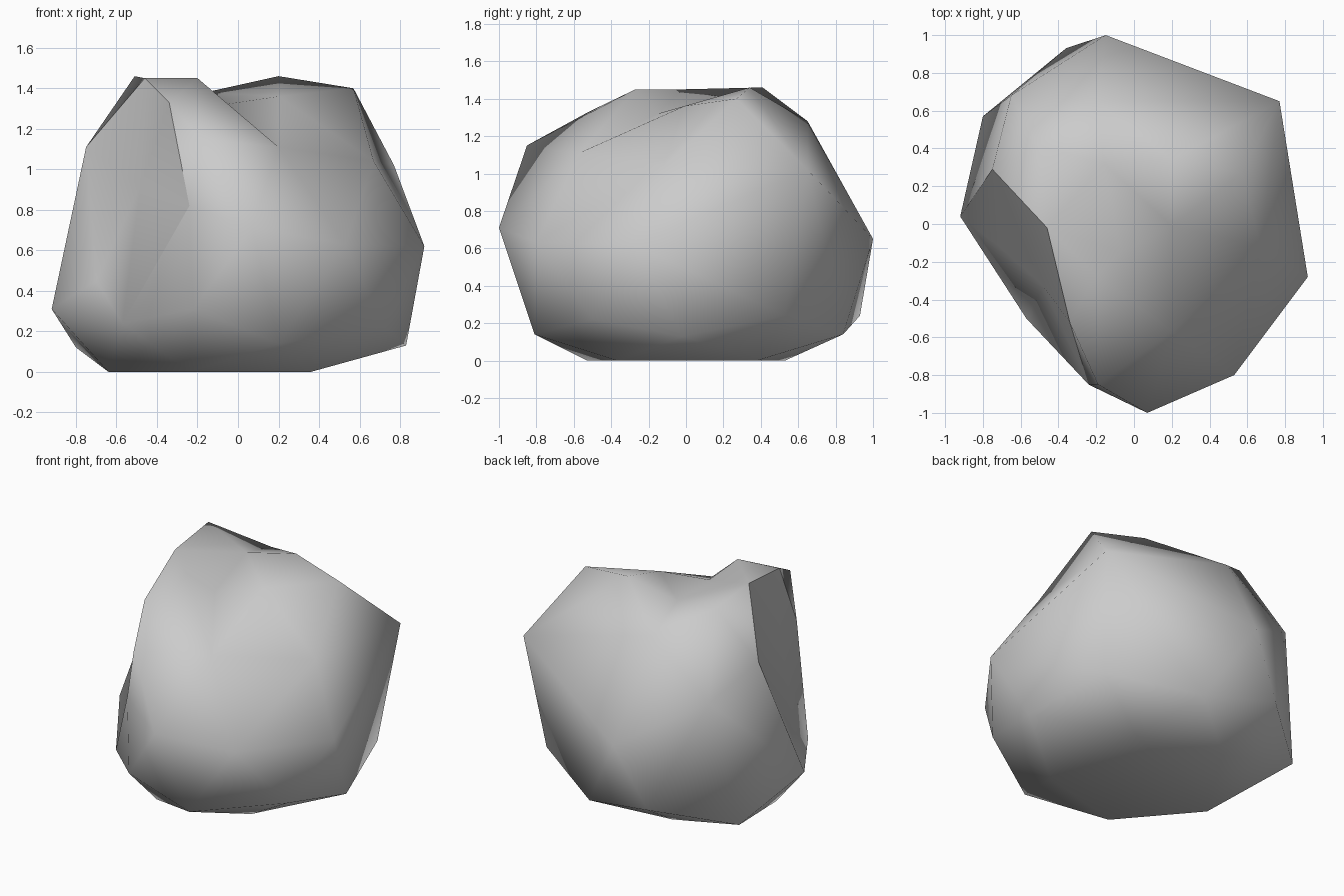
import bpy
import bmesh
from mathutils import Vector

default_cube = bpy.data.objects.get("Cube")
if default_cube:
    bpy.data.objects.remove(default_cube, do_unlink=True)


def make_material(name, color):
    material = bpy.data.materials.new(name)
    material.use_nodes = True
    material.diffuse_color = color
    shader = next(node for node in material.node_tree.nodes
                  if node.type == "BSDF_PRINCIPLED")
    shader.inputs["Base Color"].default_value = color
    shader.inputs["Roughness"].default_value = 0.9
    return material


# Body corners in hundredths of a unit, grouped by level
flat_base = [(36, -37, 0), (-24, -53, 0), (-64, -6, 0), (-27, 53, 0), (30, 38, 0)]
lower_rim = [(83, -2, 13), (20, -81, 14), (72, -50, 22), (68, 53, 24),
             (14, 84, 14), (-36, 93, 24), (-80, 57, 12), (-22, -86, 31)]
waist = [(7, -100, 71), (53, -80, 63), (92, -28, 62),
         (77, 65, 102), (-15, 100, 65), (-65, 68, 95)]
shoulder = [(67, -12, 104), (-20, 65, 128)]

# Named corners around the sheared face and the notch in the crown
landmarks = {
    "cut_foot": (-57, -50, 24), "cut_front": (-24, -85, 82),
    "cut_brow": (-34, -52, 133), "cut_top": (-46, -2, 145),
    "cut_back": (-75, 29, 111), "cut_heel": (-92, 4, 31),
    "hollow_high": (-48, -33, 92), "hollow_low": (-70, -13, 45),
    "peak": (-20, -27, 145), "nose": (-19, -85, 115),
    "notch_mouth": (20, -57, 111), "notch_floor": (-7, -15, 132),
    "notch_side": (20, -1, 136), "saddle": (-16, 32, 138),
    "left_crown": (57, 27, 140), "back_crown": (20, 34, 146),
    "right_crown": (-51, 41, 146),
}
cut_rim = ["cut_foot", "cut_front", "cut_brow", "cut_top", "cut_back", "cut_heel"]
ridges = [("cut_heel", "cut_foot"), ("hollow_high", "hollow_low"),
          ("peak", "nose"), ("peak", "cut_brow"), ("peak", "notch_mouth"),
          ("peak", "notch_floor"), ("notch_floor", "notch_mouth"),
          ("notch_floor", "notch_side"), ("notch_side", "left_crown"),
          ("notch_floor", "saddle"), ("saddle", "right_crown")]


def ensure_edge(bm, start, end):
    """Return the edge between two corners, turning the one that crosses it."""
    found = bm.edges.get((start, end))
    if found:
        return found
    for edge in bm.edges:
        tips = {v for face in edge.link_faces for v in face.verts} - set(edge.verts)
        if tips == {start, end}:
            return bmesh.utils.edge_rotate(edge)
    return None


def build_boulder(name, center, material):
    """Skin the corners on a unit sphere, then move each one to its own place."""
    bm = bmesh.new()
    place = {}

    def add_corner(corner):
        position = Vector(corner) / 100
        vert = bm.verts.new((position - center).normalized())
        place[vert] = position
        return vert

    for corner in flat_base + lower_rim + waist + shoulder:
        add_corner(corner)
    named = {key: add_corner(corner) for key, corner in landmarks.items()}
    bmesh.ops.convex_hull(bm, input=list(bm.verts))

    # Lay the ridges, with a hard crease around the sheared face
    for start, end in ridges:
        ensure_edge(bm, named[start], named[end])
    creases = [ensure_edge(bm, named[start], named[end])
               for start, end in zip(cut_rim, cut_rim[1:])]
    for crease in filter(None, creases):
        crease.smooth = False

    for vert, position in place.items():
        vert.co = position
    bmesh.ops.recalc_face_normals(bm, faces=list(bm.faces))
    for face in bm.faces:
        face.smooth = True
    mesh = bpy.data.meshes.new(name)
    bm.to_mesh(mesh)
    bm.free()
    mesh.materials.append(material)
    boulder = bpy.data.objects.new(name, mesh)
    bpy.context.collection.objects.link(boulder)


stone_grey = make_material("stone grey", (0.6, 0.6, 0.6, 1))
build_boulder("boulder", Vector((0, 0, 0.65)), stone_grey)
